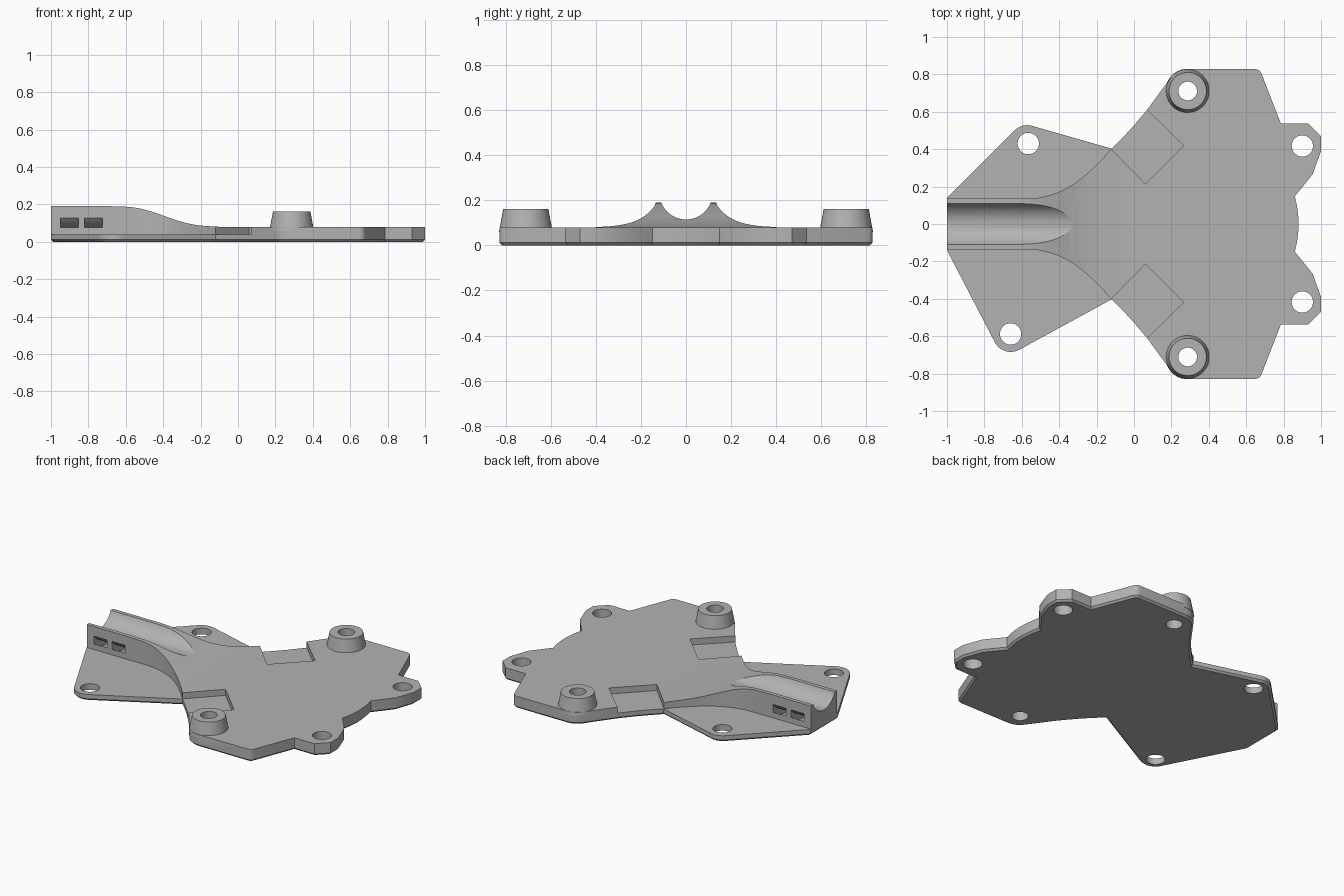
import bpy, bmesh, math
from mathutils import Vector

cube = bpy.data.objects.get("Cube")
if cube:
    bpy.data.objects.remove(cube)

grey = bpy.data.materials.new("plain_grey")
grey.use_nodes = True
grey.diffuse_color = (0.45, 0.45, 0.45, 1)
grey.node_tree.nodes["Principled BSDF"].inputs["Base Color"].default_value = grey.diffuse_color


def smooth(pts, steps=5):
    """Catmull-Rom curve through 2D points."""
    p = [Vector(q) for q in pts]
    p = [2 * p[0] - p[1]] + p + [2 * p[-1] - p[-2]]
    out = []
    for a, b, c, d in zip(p, p[1:], p[2:], p[3:]):
        for i in range(steps):
            t = i / steps
            out.append(0.5 * (2 * b + (c - a) * t + (2 * a - 5 * b + 4 * c - d) * t ** 2
                              + (3 * b - a - 3 * c + d) * t ** 3))
    return [tuple(v) for v in out] + [tuple(p[-2])]


def fillet(before, corner, after, radius, steps=8):
    """Arc replacing one corner of a polygon."""
    c = Vector(corner)
    u, w = (Vector(before) - c).normalized(), (Vector(after) - c).normalized()
    half = u.angle(w) / 2
    centre = c + (u + w).normalized() * radius / math.sin(half)
    a, b = (c + k * radius / math.tan(half) - centre for k in (u, w))
    return [tuple(centre + a.lerp(b, i / steps).normalized() * radius)
            if 0 < i < steps else tuple(centre + (a, b)[i // steps])
            for i in range(steps + 1)]


def flip(pts):
    return [(x, -y) for x, y in pts]


def finish(bm, name):
    bmesh.ops.recalc_face_normals(bm, faces=bm.faces)
    mesh = bpy.data.meshes.new(name)
    bm.to_mesh(mesh)
    bm.free()
    mesh.materials.append(grey)
    ob = bpy.data.objects.new(name, mesh)
    bpy.context.collection.objects.link(ob)
    return ob


def prism(name, pts, lo, hi, axis="z", chamfer=0):
    """Extrude a 2D outline between lo and hi along an axis."""
    place = {"x": lambda p: (lo, p[0], p[1]),
             "y": lambda p: (p[0], lo, p[1]),
             "z": lambda p: (p[0], p[1], lo)}[axis]
    bm = bmesh.new()
    base = bm.faces.new([bm.verts.new(place(p)) for p in pts])
    rim = list(base.edges)
    ext = bmesh.ops.extrude_face_region(bm, geom=[base], use_keep_orig=True)
    shift = Vector([hi - lo if a == axis else 0 for a in "xyz"])
    bmesh.ops.translate(bm, vec=shift, verts=[v for v in ext["geom"] if isinstance(v, bmesh.types.BMVert)])
    bmesh.ops.recalc_face_normals(bm, faces=bm.faces)
    if chamfer:
        bmesh.ops.bevel(bm, geom=rim, offset=chamfer, segments=1, affect="EDGES")
    return finish(bm, name)


def cone(name, x, y, lo, hi, r1, r2):
    bm = bmesh.new()
    bmesh.ops.create_cone(bm, cap_ends=True, segments=48, radius1=r1, radius2=r2, depth=hi - lo)
    bmesh.ops.translate(bm, vec=(x, y, (lo + hi) / 2), verts=bm.verts)
    return finish(bm, name)


def combine(target, tool, operation="DIFFERENCE"):
    mod = target.modifiers.new(tool.name, "BOOLEAN")
    mod.operation, mod.solver, mod.object = operation, "EXACT", tool
    bpy.context.view_layer.objects.active = target
    bpy.ops.object.modifier_apply(modifier=mod.name)
    bpy.data.objects.remove(tool)


# Outline curves shared by the plate and the cutters
neck = (-0.12, 0.403)
flare = smooth([(-0.58, 0.135), (-0.5, 0.142), (-0.4, 0.172), (-0.3, 0.23), (-0.2, 0.317), neck])
waist = smooth([neck, (-0.02, 0.505), (0.07, 0.61)])
shoulder, wing = (0.229, 0.828), (0.672, 0.828)
side = (waist + fillet(waist[-1], shoulder, wing, 0.117)
        + fillet(shoulder, wing, (0.785, 0.54), 0.035, 4)
        + [(0.785, 0.538), (0.93, 0.538), (1.0, 0.47), (1.0, 0.39), (0.955, 0.265), (0.86, 0.148)])
tail_left = fillet((-1, 0.14), (-0.599, 0.54), neck, 0.095)
tail_right = fillet((-1, -0.14), (-0.699, -0.719), (neck[0], -neck[1]), 0.095)
back = [(0.88 - 0.02 * (y / 0.148) ** 2, y) for y in (0.1, 0.05, 0, -0.05, -0.1)]

# Whole plate, chamfered underneath
outline = [(-1, 0.14)] + tail_left + side + back + flip(side)[::-1] + tail_right[::-1] + [(-1, -0.14)]
plate = prism("mount_plate", outline, 0, 0.19, chamfer=0.012)

# Sloping top of the spine and the flat deck
slope = smooth([(-0.68, 0.19), (-0.58, 0.186), (-0.5, 0.172), (-0.42, 0.147), (-0.35, 0.122),
                (-0.28, 0.101), (-0.2, 0.087), (-0.1, 0.08)])
combine(plate, prism("top_cutter", slope + [(1.2, 0.08), (1.2, 0.4), (-0.68, 0.4)], -1, 1, "y"))

# Thin tail flanges and the open square pockets
flank = [(-1.1, 0.135)] + flare + [(-0.11, 0.45), (-0.11, 1), (-1.1, 1)]
pocket = [(-0.2, 0.482), (0.06, 0.215), (0.265, 0.42), (-0.01, 0.688)]
for turn in (list, flip):
    combine(plate, prism("flank_cutter", turn(flank), 0.04, 0.4))
    combine(plate, prism("pocket_cutter", turn(pocket), 0.04, 0.4))

# Round channel along the spine
axis_z = 0.233


def arc(radius, start, end, steps):
    angles = [math.radians(start + (end - start) * i / steps) for i in range(steps + 1)]
    return [(radius * math.sin(a), axis_z - radius * math.cos(a)) for a in angles]


combine(plate, prism("channel_cutter", arc(0.118, -180, 180, 64)[:-1], -1.1, -0.2, "x"))

# Curved strap tunnels under the channel
for x in (-0.95, -0.82):
    tunnel = arc(0.206, -58, 58, 20) + arc(0.171, 58, -58, 20)
    combine(plate, prism("tunnel_cutter", tunnel, x, x + 0.096, "x"))

# Tapered bosses, then all screw holes
for s in (1, -1):
    combine(plate, cone("boss", 0.287, s * 0.711, 0.06, 0.162, 0.119, 0.1), "UNION")
holes = [(-0.565, 0.43, 0.057), (-0.66, -0.588, 0.057)]
for s in (1, -1):
    holes += [(0.287, s * 0.711, 0.05), (0.9, s * 0.417, 0.057)]
for x, y, r in holes:
    combine(plate, cone("hole_cutter", x, y, -0.1, 0.4, r, r))

bpy.ops.object.select_all(action="DESELECT")
plate.select_set(True)
bpy.context.view_layer.objects.active = plate
bpy.ops.object.shade_smooth_by_angle(angle=math.radians(20))
